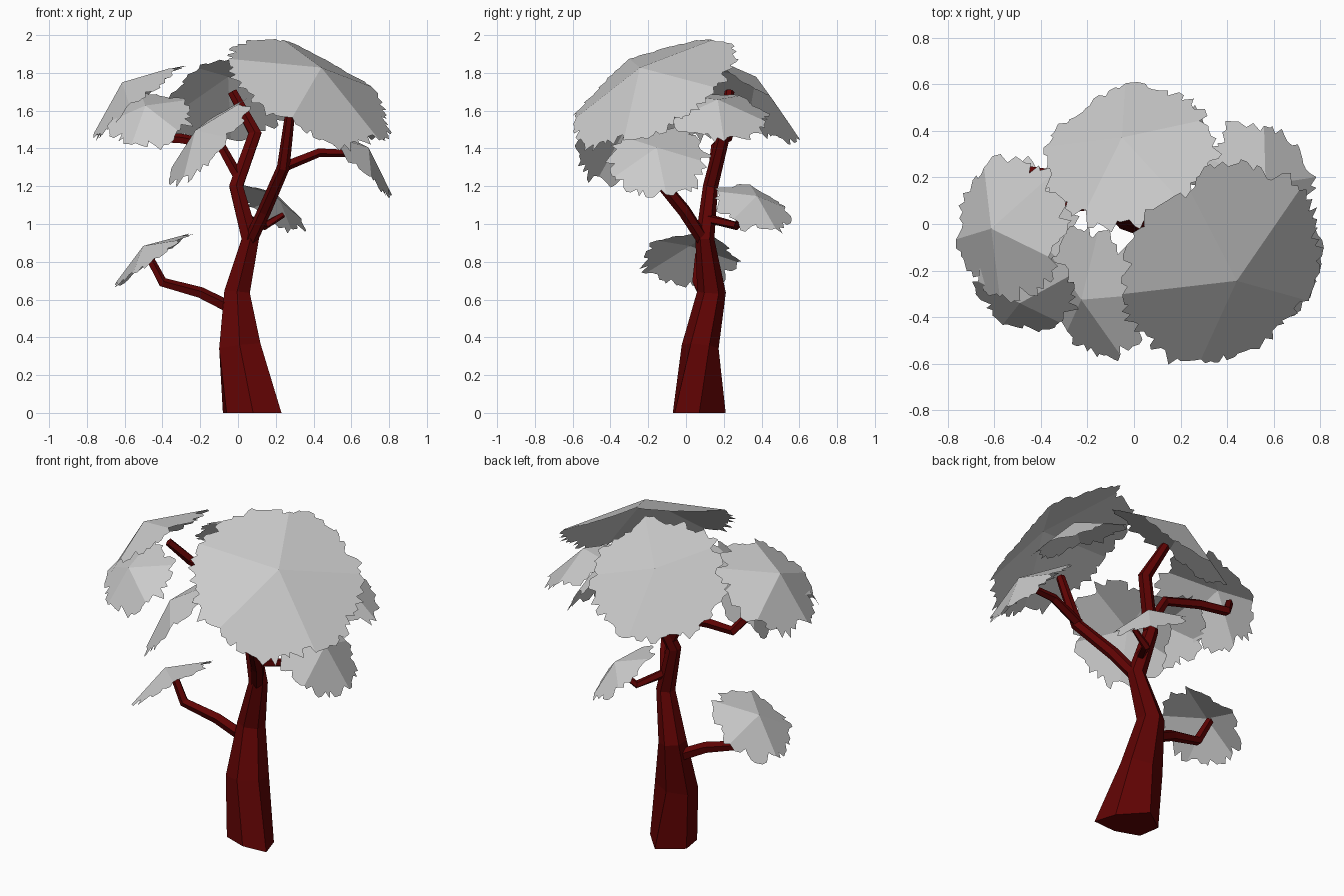
import bpy, bmesh, math, random
from mathutils import Vector

if "Cube" in bpy.data.objects:
    bpy.data.objects.remove(bpy.data.objects["Cube"])

random.seed(4)


def material(name, rgb):
    m = bpy.data.materials.new(name)
    m.diffuse_color = (*rgb, 1)
    m.use_nodes = True
    m.node_tree.nodes["Principled BSDF"].inputs["Base Color"].default_value = m.diffuse_color
    return m


BARK = material("dark red bark", (0.115, 0.001, 0.001))
LEAF = material("pale grey foliage", (0.6, 0.6, 0.6))


def finish(name, bm, mat):
    me = bpy.data.meshes.new(name)
    bm.to_mesh(me)
    bm.free()
    me.materials.append(mat)
    bpy.context.collection.objects.link(bpy.data.objects.new(name, me))


def tube(name, path, sides, turn=0.0, foot=None):
    """Faceted limb through (x, y, z, radius_x, radius_y) stations."""
    bm = bmesh.new()
    pts = [Vector(p[:3]) for p in path]
    rings = []
    for i, p in enumerate(path):
        d = (pts[min(i + 1, len(pts) - 1)] - pts[max(i - 1, 0)]).normalized()
        ref = Vector((0, 1, 0)) if abs(d.y) < 0.9 else Vector((0, 0, 1))
        u = ref.cross(d).normalized()
        v = d.cross(u)
        ring = []
        for k in range(sides):
            a = turn + math.tau * k / sides
            co = pts[i] + u * math.cos(a) * p[3] + v * math.sin(a) * p[-1]
            if foot and i == 0:            # uneven flat foot on the ground
                co = Vector((*foot[k], 0))
            ring.append(bm.verts.new(co))
        rings.append(ring)
    for a, b in zip(rings, rings[1:]):
        for k in range(sides):
            j = (k + 1) % sides
            bm.faces.new((a[k], a[j], b[j], b[k]))
    bm.faces.new(rings[0][::-1])
    bm.faces.new(rings[-1])
    finish(name, bm, BARK)


def canopy(name, centre, axis, radius, height, phase):
    """Shallow five-sided pyramid sheet trimmed to a ragged leafy rim."""
    bm = bmesh.new()
    n = Vector(axis).normalized()
    u = Vector((0, 1, 0)).cross(n).normalized()
    v = n.cross(u)
    c = Vector(centre)
    per = max(10, round(radius * 50))      # rim points per facet
    step = math.tau / (5 * per)
    apex = bm.verts.new(c + n * height)
    rim = []
    for i in range(5 * per):
        crease = i % per == 0
        a = i * step + (0 if crease else random.uniform(-0.45, 0.45) * step)
        lobe = 0.012 * math.sin(7 * a + phase) + 0.008 * math.sin(13 * a)
        r = radius + lobe + random.uniform(-0.026, 0.026)
        bend = math.cos(a % (math.tau / 5) - math.pi / 5)
        lift = height - height * r * bend / (radius * 0.93)
        t = a + math.radians(phase)
        rim.append(bm.verts.new(c + u * r * math.cos(t) + v * r * math.sin(t) + n * lift))
    for i, p in enumerate(rim):
        bm.faces.new((apex, p, rim[(i + 1) % len(rim)]))
    finish(name, bm, LEAF)


# trunk, running on into the central limb
tube("trunk", [(.075, .07, 0, .155, .14), (.01, .075, .35, .127, .098),
               (-.005, .135, .64, .078, .076), (.065, .1, .92, .053, .05),
               (-.01, .13, 1.2, .042, .04), (.09, .2, 1.48, .039, .036),
               (-.03, .23, 1.7, .028, .026)], 6, -math.pi / 6,
     foot=[(.23, -.06), (.19, .07), (.06, .21), (-.08, .11), (-.06, -.02), (.08, -.07)])

# branches
tube("right_limb", [(.06, .1, .9, .035), (.14, -.01, 1.07, .036),
                    (.24, -.2, 1.3, .034), (.28, -.29, 1.62, .025)], 6)
tube("right_branch", [(.23, -.19, 1.3, .029), (.43, -.17, 1.38, .025),
                      (.6, -.155, 1.375, .021)], 5)
tube("left_branch", [(.01, .14, 1.23, .03), (-.09, .16, 1.41, .028), (-.3, .2, 1.45, .028),
                     (-.47, .225, 1.46, .028), (-.56, .14, 1.58, .023)], 5)
tube("low_left_branch", [(-.03, .12, .55, .035), (-.2, .09, .635, .032),
                         (-.4, .06, .69, .028), (-.48, .07, .84, .022)], 5)
tube("low_right_branch", [(.05, .11, 1.03, .026), (.14, .27, .99, .023),
                          (.24, .29, 1.05, .016)], 5)

# foliage: centre, facing direction, radius, height, crease angle
for name, *spec in [
    ("main_canopy", (.375, -.175, 1.70), (.415, -.43, .80), .465, .16, 52),
    ("back_canopy", (-.02, .29, 1.67), (-.23, .58, .78), .365, .14, 30),
    ("left_canopy", (-.53, -.02, 1.65), (-.64, 0, .77), .295, .13, 45),
    ("front_left_canopy", (-.47, -.28, 1.55), (-.2, -.6, .77), .215, .10, 20),
    ("front_canopy", (-.155, -.30, 1.43), (-.71, -.25, .65), .29, .10, 0),
    ("right_canopy", (.62, -.15, 1.335), (.7, -.05, .7), .255, .10, 10),
    ("back_right_canopy", (.52, .16, 1.57), (.45, .08, .89), .27, .10, 80),
    ("low_right_canopy", (.17, .35, 1.085), (.52, .32, .79), .20, .08, 40),
    ("low_left_canopy", (-.45, .02, .81), (-.57, 0, .82), .24, .09, 25),
]:
    canopy(name, *spec)
